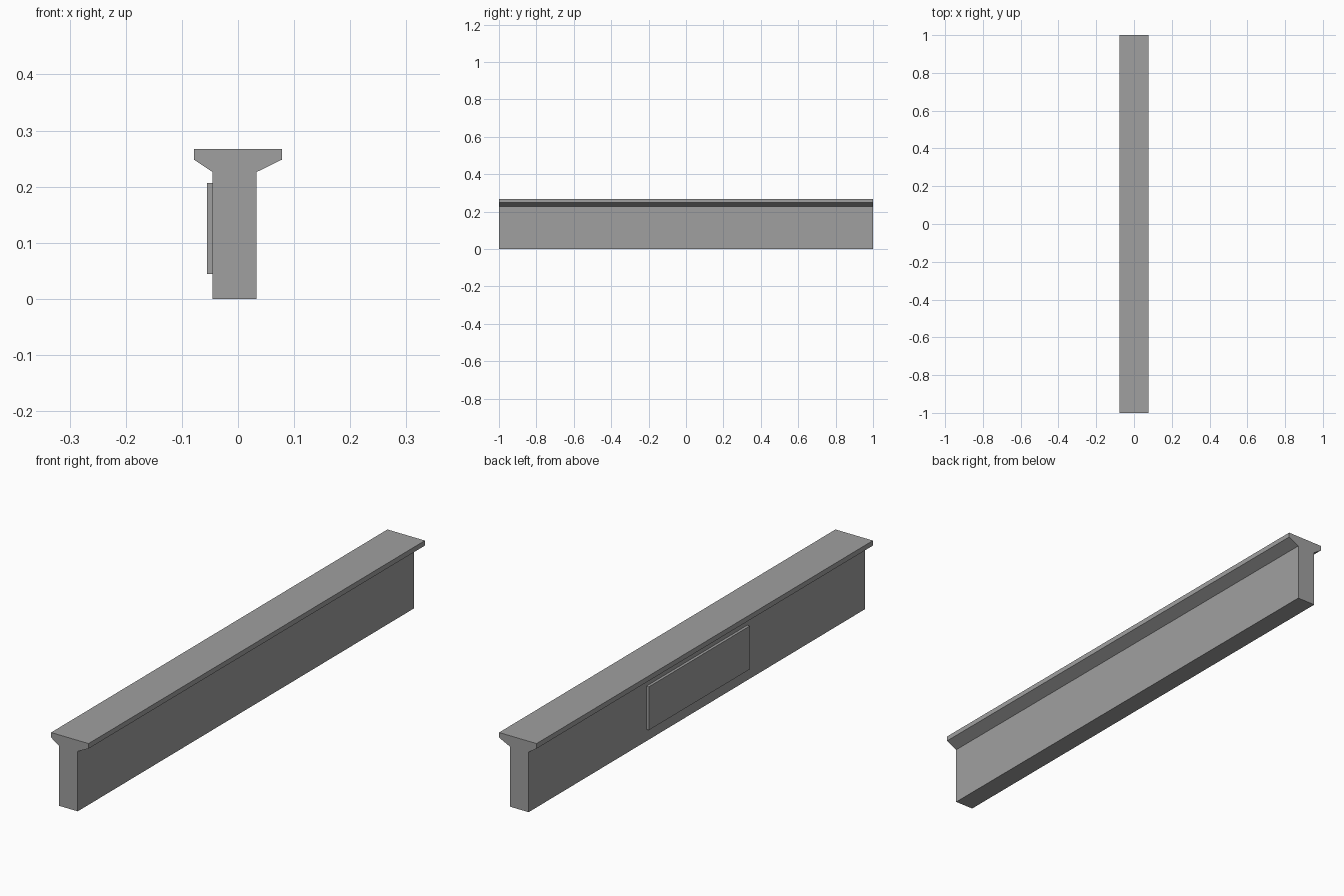
import bpy
import bmesh

cube = bpy.data.objects.get("Cube")
if cube:
    bpy.data.objects.remove(cube, do_unlink=True)

grey = bpy.data.materials.new("concrete_grey")
grey.use_nodes = True
color = (0.35, 0.35, 0.35, 1.0)
grey.diffuse_color = color
grey.node_tree.nodes["Principled BSDF"].inputs["Base Color"].default_value = color


def extrude_profile(name, profile, half_length):
    """Closed prism: an x-z outline swept along y, centred on y = 0."""
    bm = bmesh.new()
    face = bm.faces.new([bm.verts.new((x, -half_length, z)) for x, z in profile])
    swept = bmesh.ops.extrude_face_region(bm, geom=[face])["geom"]
    verts = [v for v in swept if isinstance(v, bmesh.types.BMVert)]
    bmesh.ops.translate(bm, verts=verts, vec=(0, 2 * half_length, 0))
    bmesh.ops.recalc_face_normals(bm, faces=bm.faces)
    mesh = bpy.data.meshes.new(name)
    bm.to_mesh(mesh)
    bm.free()
    mesh.materials.append(grey)
    obj = bpy.data.objects.new(name, mesh)
    bpy.context.collection.objects.link(obj)
    return obj


# Beam: offset web flaring into a wide top flange
web_right, web_left = -0.045, 0.033
flange, flare, lip, top = 0.078, 0.226, 0.248, 0.267
extrude_profile("beam", [
    (web_right, 0), (web_left, 0), (web_left, flare), (flange, lip),
    (flange, top), (-flange, top), (-flange, lip), (web_right, flare),
], 1.0)

# Raised panel on the middle of one web face
panel_out, low, high = -0.0555, 0.044, 0.207
extrude_profile("side_panel", [
    (panel_out, low), (web_right, low), (web_right, high), (panel_out, high),
], 0.3)
